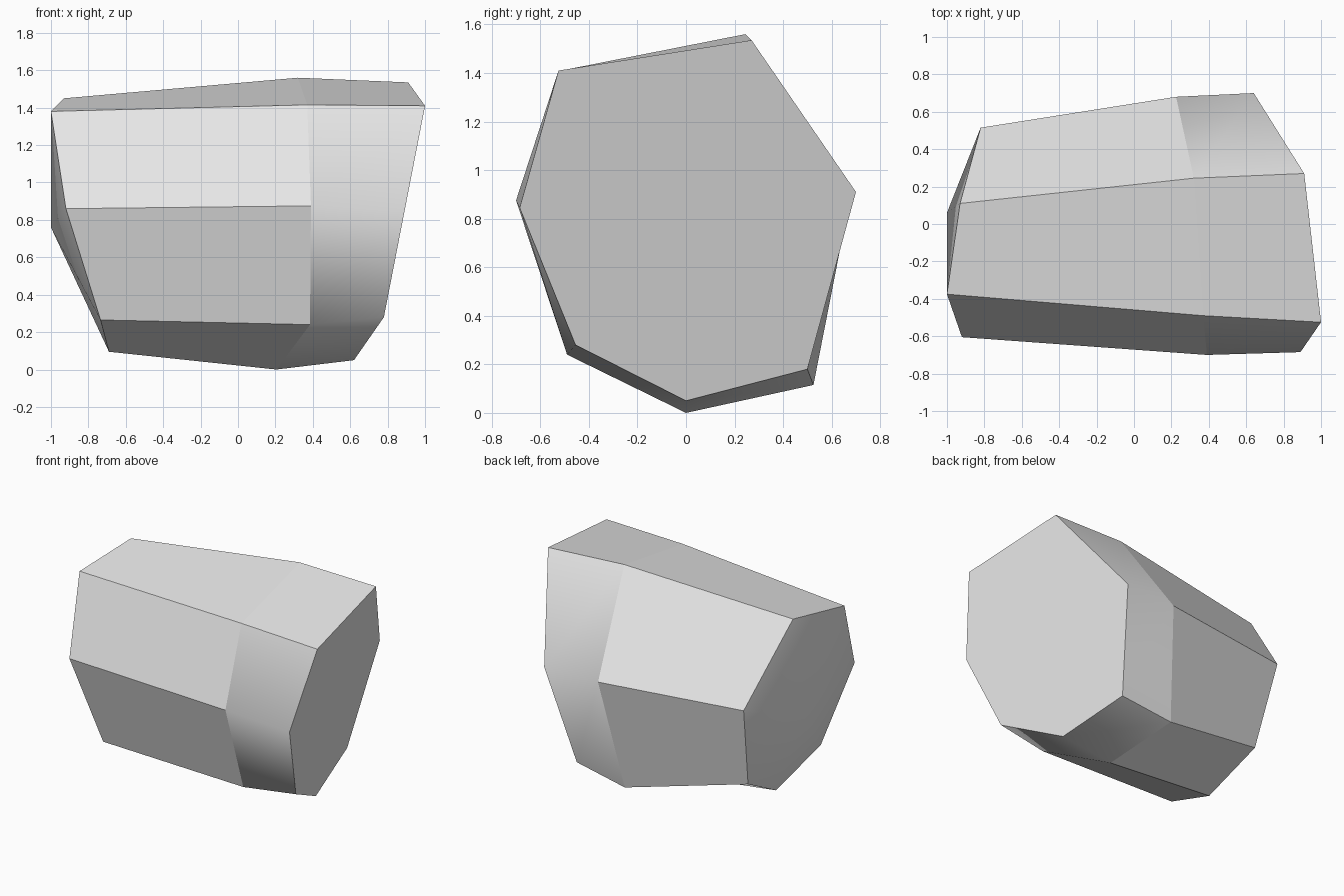
import bpy
import bmesh

cube = bpy.data.objects.get("Cube")
if cube:
    bpy.data.objects.remove(cube, do_unlink=True)

# Plain grey material
grey = bpy.data.materials.new("light grey")
grey.use_nodes = True
colour = (0.8, 0.8, 0.8, 1.0)
grey.diffuse_color = colour
grey.node_tree.nodes["Principled BSDF"].inputs["Base Color"].default_value = colour

# Seven-sided cross-sections, from the top front ridge round over the back
narrow_end = [(-1, -.375, 1.38), (-.93, .11, 1.45), (-.82, .515, .915),
              (-.75, .365, .31), (-.69, -.04, .095), (-.735, -.485, .265),
              (-.92, -.605, .86)]
shoulder = [(.37, -.49, 1.415), (.32, .245, 1.56), (.225, .68, .905),
            (.12, .525, .115), (.205, 0, 0), (.385, -.49, .24),
            (.39, -.70, .875)]
broad_end = [(1, -.525, 1.41), (.91, .27, 1.535), (.64, .70, .91),
             (.52, .50, .18), (.62, 0, .05), (.78, -.455, .28),
             (.89, -.685, .845)]

bm = bmesh.new()
rings = [[bm.verts.new(p) for p in ring]
         for ring in (narrow_end, shoulder, broad_end)]
sides = len(narrow_end)

# Faceted sides
for a, b in zip(rings, rings[1:]):
    for i in range(sides):
        j = (i + 1) % sides
        bm.faces.new((a[i], a[j], b[j], b[i]))

# Broad flat end and shallow domed narrow end
bm.faces.new(rings[2])
apex = bm.verts.new((-1, .06, .76))
for i in range(sides):
    bm.faces.new((rings[0][i], rings[0][(i + 1) % sides], apex))
bmesh.ops.recalc_face_normals(bm, faces=bm.faces[:])

# Crisp ridges, with the dome and the rounded ridges of the broad part blended
for face in bm.faces:
    face.smooth = True
rounded = (2, 4, 5, 6)
soft = {frozenset((rings[1][i], rings[2][i])) for i in rounded}
for edge in bm.edges:
    edge.smooth = apex in edge.verts or frozenset(edge.verts) in soft

mesh = bpy.data.meshes.new("faceted_block")
bm.to_mesh(mesh)
bm.free()
mesh.materials.append(grey)
block = bpy.data.objects.new("faceted_block", mesh)
bpy.context.collection.objects.link(block)
